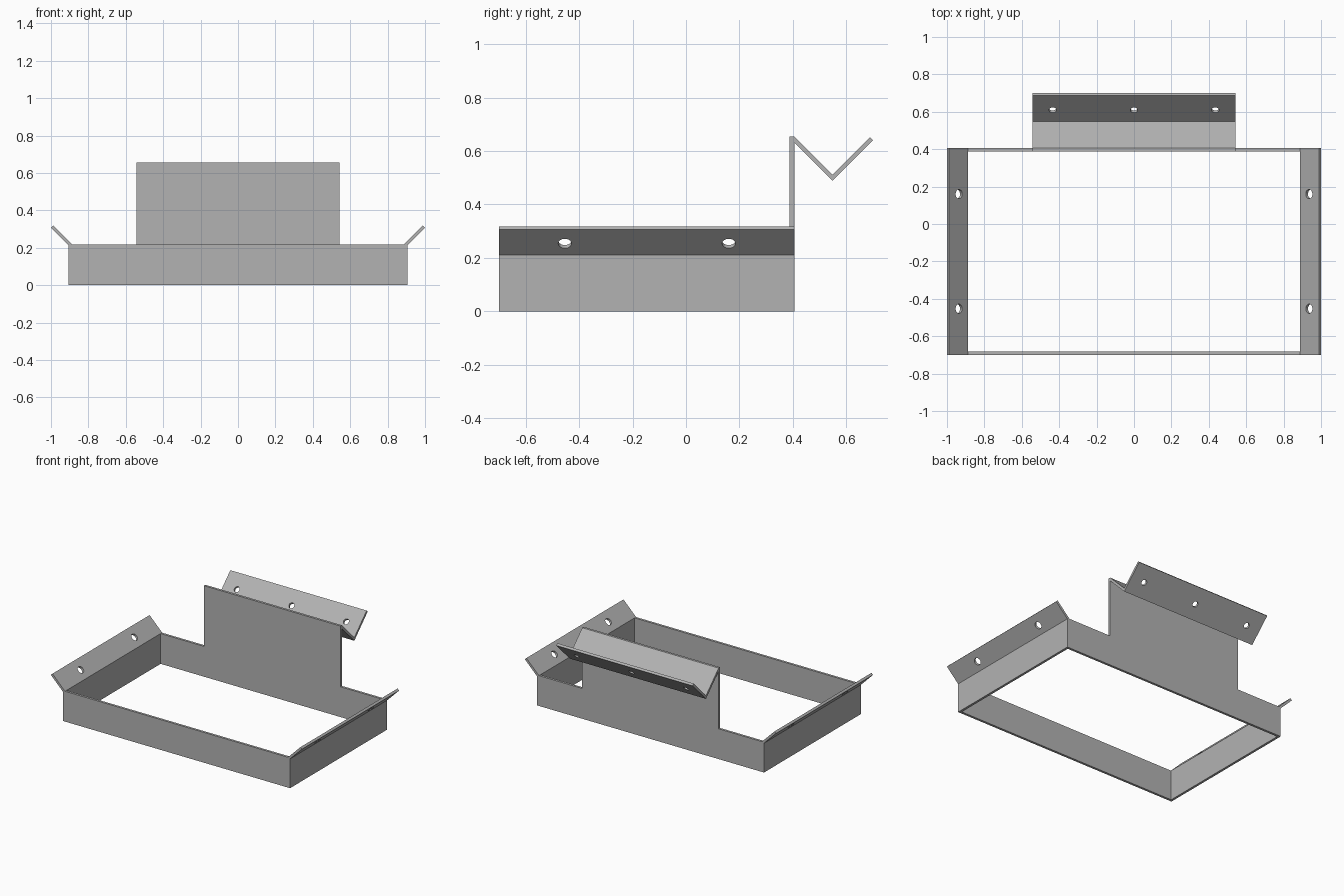
import bpy
import bmesh
from math import radians
from mathutils import Matrix, Vector

if "Cube" in bpy.data.objects:
    bpy.data.objects.remove(bpy.data.objects["Cube"])

steel = bpy.data.materials.new("grey_sheet_metal")
steel.use_nodes = True
GREY = (0.45, 0.45, 0.45, 1)
steel.diffuse_color = GREY
steel.node_tree.nodes["Principled BSDF"].inputs["Base Color"].default_value = GREY

T = 0.017                       # sheet thickness
HALF_W, FRONT, BACK = 0.905, -0.70, 0.405
WALL_H, TAB_HALF = 0.218, 0.543


def extrude(name, points, direction):
    """Solid made by extruding a closed outline along a direction."""
    bm = bmesh.new()
    face = bm.faces.new([bm.verts.new(p) for p in points])
    new = bmesh.ops.extrude_face_region(bm, geom=[face])["geom"]
    verts = [v for v in new if isinstance(v, bmesh.types.BMVert)]
    bmesh.ops.translate(bm, verts=verts, vec=Vector(direction))
    bmesh.ops.recalc_face_normals(bm, faces=bm.faces)
    mesh = bpy.data.meshes.new(name)
    bm.to_mesh(mesh)
    bm.free()
    mesh.materials.append(steel)
    obj = bpy.data.objects.new(name, mesh)
    bpy.context.collection.objects.link(obj)
    return obj


def drill(obj, centers, radius, axis, angle):
    """Cut round holes through a part, square to its tilted flange."""
    bm = bmesh.new()
    for c in centers:
        matrix = Matrix.Translation(c) @ Matrix.Rotation(radians(angle), 4, axis)
        bmesh.ops.create_cone(bm, cap_ends=True, segments=32, radius1=radius,
                              radius2=radius, depth=0.06, matrix=matrix)
    mesh = bpy.data.meshes.new("hole_cutter")
    bm.to_mesh(mesh)
    bm.free()
    mesh.materials.append(steel)
    cutter = bpy.data.objects.new("hole_cutter", mesh)
    cutter.hide_render = True
    bpy.context.collection.objects.link(cutter)
    mod = obj.modifiers.new("holes", 'BOOLEAN')
    mod.object = cutter
    mod.solver = 'EXACT'
    bpy.context.view_layer.objects.active = obj
    bpy.ops.object.modifier_apply(modifier=mod.name)
    bpy.data.objects.remove(cutter)


# Side walls, each with an outward flange and two holes
side_profile = [(HALF_W, 0), (HALF_W, 0.211), (1.0, 0.306), (0.988, 0.318),
                (HALF_W - T, WALL_H), (HALF_W - T, 0)]
for name, s in (("left_wall", 1), ("right_wall", -1)):
    wall = extrude(name, [(s * x, FRONT, z) for x, z in side_profile],
                   (0, BACK - FRONT, 0))
    drill(wall, [(s * 0.942, y, 0.26) for y in (-0.453, 0.16)], 0.025, 'Y', -45 * s)

# Front wall
inner = HALF_W - T
extrude("front_wall", [(-inner, FRONT, 0), (inner, FRONT, 0),
                       (inner, FRONT, WALL_H), (-inner, FRONT, WALL_H)], (0, T, 0))

# Back wall
extrude("back_wall", [(-inner, BACK, 0), (inner, BACK, 0),
                      (inner, BACK, WALL_H), (-inner, BACK, WALL_H)], (0, -T, 0))

# Raised back plate folded into a V, with three holes in the outer flange
fold = [(BACK - T, WALL_H), (BACK - T, 0.655), (0.405, 0.655), (0.548, 0.512),
        (0.688, 0.652), (0.70, 0.64), (0.548, 0.488), (BACK, 0.631), (BACK, WALL_H)]
plate = extrude("folded_back_plate", [(-TAB_HALF, y, z) for y, z in fold],
                (2 * TAB_HALF, 0, 0))
drill(plate, [(x, 0.615, 0.567) for x in (-0.435, 0, 0.435)], 0.02, 'X', 45)
